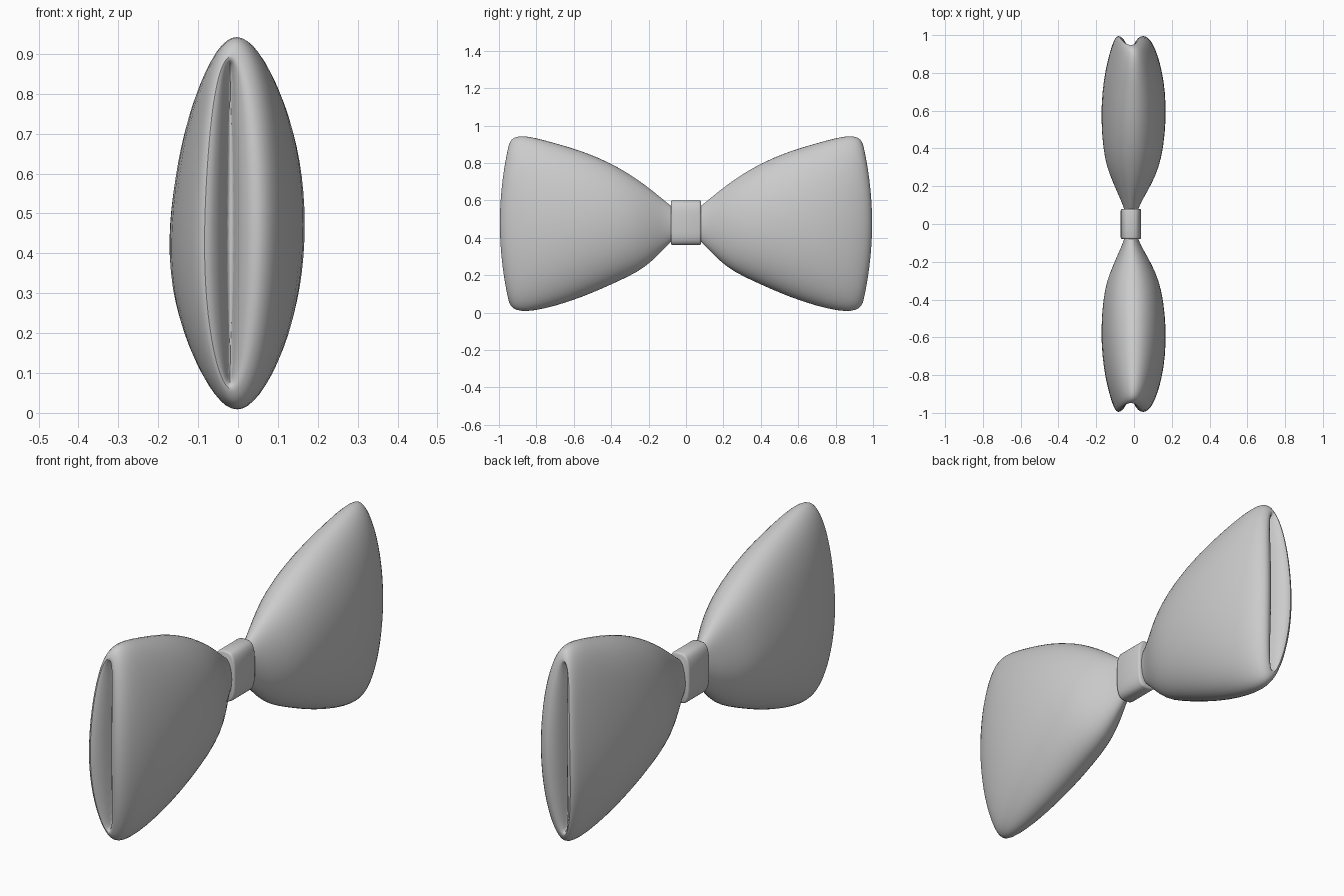
import bpy, bmesh, math

if "Cube" in bpy.data.objects:
    bpy.data.objects.remove(bpy.data.objects["Cube"])

N = 32


def finish(bm, name, angle):
    bmesh.ops.recalc_face_normals(bm, faces=bm.faces)
    me = bpy.data.meshes.new(name)
    bm.to_mesh(me)
    bm.free()
    ob = bpy.data.objects.new(name, me)
    bpy.context.collection.objects.link(ob)
    bpy.ops.object.select_all(action='DESELECT')
    ob.select_set(True)
    bpy.context.view_layer.objects.active = ob
    bpy.ops.object.shade_smooth_by_angle(angle=math.radians(angle))
    return ob


def loft(rings):
    bm = bmesh.new()
    loops = [[bm.verts.new(p) for p in r] for r in rings]
    for a, b in zip(loops, loops[1:]):
        for i in range(N):
            j = (i + 1) % N
            bm.faces.new((a[i], a[j], b[j], b[i]))
    bm.faces.new(loops[0])
    bm.faces.new(loops[-1])
    return bm


def wing_ring(y, z0, z1, x0, x1, bend):
    # lens cross-section, pulled back toward its top and bottom by bend
    cx, cz, pts = (x0 + x1) / 2, (z0 + z1) / 2, []
    for i in range(N):
        a = 2 * math.pi * i / N
        c, v = math.cos(a), math.sin(a)
        back = 1 - 0.05 * math.sin(math.pi * v) if c < 0 else 1
        pts.append((cx + c * back * (x1 - x0) / 2, y - bend * v * v,
                    cz + v * (z1 - z0) / 2))
    return pts


# Fabric wing: y, bottom, top, back x, front x, bend; last rings fold into the end slit
sections = [
    (0.04, 0.41, 0.54, -0.045, 0.015, 0),
    (0.08, 0.38, 0.57, -0.050, 0.020, 0),
    (0.14, 0.315, 0.62, -0.076, 0.052, 0),
    (0.22, 0.24, 0.685, -0.111, 0.098, 0),
    (0.30, 0.195, 0.74, -0.143, 0.132, 0),
    (0.40, 0.148, 0.80, -0.163, 0.156, 0),
    (0.55, 0.082, 0.865, -0.174, 0.171, 0),
    (0.70, 0.032, 0.908, -0.168, 0.167, 0),
    (0.82, 0.006, 0.940, -0.150, 0.147, 0.005),
    (0.90, 0.004, 0.948, -0.130, 0.124, 0.015),
    (0.955, 0.018, 0.938, -0.113, 0.100, 0.03),
    (0.985, 0.04, 0.915, -0.100, 0.078, 0.045),
    (1.00, 0.06, 0.895, -0.085, 0.050, 0.05),
    (0.988, 0.07, 0.885, -0.062, 0.022, 0.045),
    (0.955, 0.08, 0.875, -0.038, -0.002, 0.03),
    (0.90, 0.10, 0.850, -0.026, -0.012, 0.0),
]
wing = finish(loft([wing_ring(*s) for s in sections]), "bow_wings", 60)
mir = wing.modifiers.new("both_sides", 'MIRROR')
mir.use_axis = (False, True, False)
mir.use_mirror_merge = False
sub = wing.modifiers.new("smooth", 'SUBSURF')
sub.levels = sub.render_levels = 1


# Centre band: rounded-rectangle section with softened rims
def band_ring(y, k):
    pts = []
    for i in range(N):
        a = 2 * math.pi * i / N
        c, s = math.cos(a), math.sin(a)
        f = lambda t: math.copysign(abs(t) ** 0.6, t)
        pts.append((-0.0165 + f(c) * (0.054 - k), y, 0.48 + f(s) * (0.12 - k)))
    return pts


finish(loft([band_ring(y, k) for y, k in
             [(-0.08, 0.008), (-0.077, 0.002), (-0.07, 0), (0.07, 0),
              (0.077, 0.002), (0.08, 0.008)]]), "centre_band", 50)
